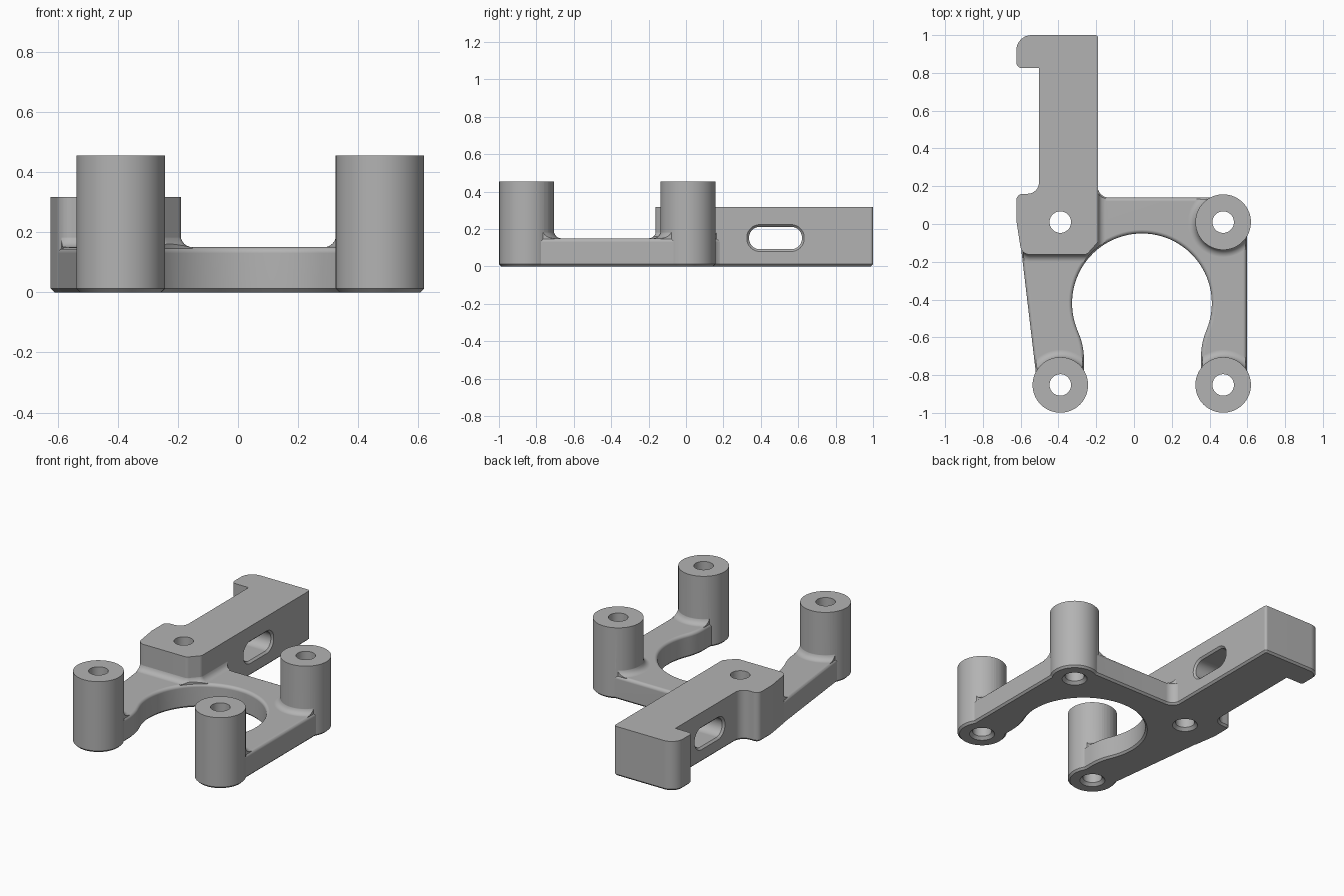
import bpy, bmesh
from math import sin, cos, tan, pi, radians
from mathutils import Vector, Matrix

cube = bpy.data.objects.get("Cube")
if cube:
    bpy.data.objects.remove(cube, do_unlink=True)

grey = bpy.data.materials.new("cast_grey")
grey.use_nodes = True
colour = (0.45, 0.45, 0.45, 1)
grey.diffuse_color = colour
grey.node_tree.nodes["Principled BSDF"].inputs["Base Color"].default_value = colour


def arc(cx, cy, r, start, end, n):
    """Points on an arc, angles in degrees."""
    angles = [radians(start + (end - start) * i / n) for i in range(n + 1)]
    return [(cx + r * cos(a), cy + r * sin(a)) for a in angles]


def circle(cx, cy, r, n=64):
    return [Vector(p) for p in arc(cx, cy, r, 0, 360, n)[:-1]]


def rounded(corners, n=8):
    """Closed outline from (x, y, radius) corners; radius may be left out."""
    out = []
    for i, c in enumerate(corners):
        p = Vector(c[:2])
        r = c[2] if len(c) > 2 else 0
        a = (Vector(corners[i - 1][:2]) - p).normalized()
        b = (Vector(corners[(i + 1) % len(corners)][:2]) - p).normalized()
        if not r:
            out.append(p)
            continue
        half = a.angle(b) / 2
        centre = p + (a + b).normalized() * r / sin(half)
        u = p + a * r / tan(half) - centre
        v = p + b * r / tan(half) - centre
        sweep = u.angle_signed(v)
        for k in range(n + 1):
            t = -sweep * k / n
            out.append(centre + Matrix.Rotation(t, 2) @ u)
    return out


def offset(outline, d):
    """Move a counter-clockwise outline outward by d."""
    out = []
    for i, p in enumerate(outline):
        e = (p - outline[i - 1]).normalized()
        f = (outline[(i + 1) % len(outline)] - p).normalized()
        n, m = Vector((e.y, -e.x)), Vector((f.y, -f.x))
        out.append(p + (n + m) * d / max(1 + n.dot(m), 0.3))
    return out


def stack(name, outline, levels, matrix=None):
    """Solid made of the outline repeated at (height, offset) levels."""
    bm = bmesh.new()
    rings = [[bm.verts.new((p.x, p.y, z)) for p in offset(outline, d)]
             for z, d in levels]
    n = len(outline)
    for low, high in zip(rings, rings[1:]):
        for i in range(n):
            j = (i + 1) % n
            bm.faces.new((low[i], low[j], high[j], high[i]))
    bm.faces.new(rings[0][::-1])
    bm.faces.new(rings[-1])
    if matrix:
        bm.transform(matrix)
    bmesh.ops.recalc_face_normals(bm, faces=bm.faces)
    mesh = bpy.data.meshes.new(name)
    bm.to_mesh(mesh)
    bm.free()
    mesh.materials.append(grey)
    ob = bpy.data.objects.new(name, mesh)
    bpy.context.collection.objects.link(ob)
    return ob


def boolean(target, tool, operation):
    mod = target.modifiers.new(operation, "BOOLEAN")
    mod.operation, mod.object, mod.solver = operation, tool, "EXACT"
    bpy.context.view_layer.objects.active = target
    bpy.ops.object.modifier_apply(modifier=mod.name)
    bpy.data.objects.remove(tool, do_unlink=True)


# Main dimensions
PLATE, BLOCK, BOSS = 0.15, 0.317, 0.455
CHAMFER, ROUND, FILLET = 0.012, 0.02, 0.04
LEFT, RIGHT, FRONT, BACK = -0.39, 0.472, -0.852, 0.01
BASE = [(0, -CHAMFER), (CHAMFER, 0)]

# Horseshoe plate with rounded top edges
mouth = arc(0.042, -0.42, 0.37, 202, -22, 56)
plate_outline = rounded(
    [(-0.56, 0), (-0.6, -0.11), (-0.512, FRONT), (-0.265, FRONT), (-0.265, -0.65, 0.35)]
    + mouth
    + [(0.355, -0.635, 0.35), (0.355, FRONT), (0.597, FRONT), (0.597, 0.05),
       (0.5, 0.14), (-0.193, 0.14, 0.06), (-0.193, 0.23), (-0.3, 0.23), (-0.3, 0)])
top_round = [(PLATE - ROUND + ROUND * sin(a), ROUND * (cos(a) - 1))
             for a in [pi / 2 * i / 5 for i in range(6)]]
bracket = stack("bracket", plate_outline, BASE + top_round)

# Arm block with hooked end
block_outline = rounded([
    (-0.19, 1, 0.015), (-0.623, 1, 0.08), (-0.623, 0.825, 0.03), (-0.503, 0.825),
    (-0.503, 0.16, 0.06), (-0.623, 0.16, 0.035), (-0.623, 0.02, 0.05),
    (-0.595, -0.162, 0.05), (-0.25, -0.162, 0.03), (-0.19, -0.095, 0.03)])

# Standing parts: the block and the three screw posts
bosses = [(LEFT, FRONT), (RIGHT, FRONT), (RIGHT, BACK)]
standing = [("arm_block", block_outline, BLOCK)]
standing += [("post", circle(x, y, 0.147), BOSS) for x, y in bosses]

# Fillets where they meet the plate, kept within the plate's footprint
flare = [(0.1, FILLET)]
flare += [(PLATE + FILLET * (1 - cos(a)), FILLET * (1 - sin(a)) - 0.001)
          for a in [pi / 2 * i / 6 for i in range(7)]]
for name, outline, height in standing:
    fillet = stack("fillet", outline, flare)
    footprint = stack("footprint", plate_outline, [(0.05, -0.008), (0.3, -0.008)])
    boolean(fillet, footprint, "INTERSECT")
    boolean(bracket, fillet, "UNION")
for name, outline, height in standing:
    boolean(bracket, stack(name, outline, BASE + [(height, 0)]), "UNION")

# Screw holes, countersunk underneath
for x, y in bosses + [(LEFT, BACK)]:
    drill = stack("drill", circle(x, y, 0.057, 40),
                  [(-0.02, 0.038), (0.018, 0), (0.6, 0)])
    boolean(bracket, drill, "DIFFERENCE")

# Chamfered slot across the arm
slot_outline = rounded([(0.337, 0.092, 0.058), (0.62, 0.092, 0.058),
                        (0.62, 0.212, 0.058), (0.337, 0.212, 0.058)], 12)
to_side = Matrix(((0, 0, 1, 0), (1, 0, 0, 0), (0, 1, 0, 0), (0, 0, 0, 1)))
slot = stack("slot", slot_outline,
             [(-0.53, 0.039), (-0.491, 0), (-0.202, 0), (-0.163, 0.039)], to_side)
boolean(bracket, slot, "DIFFERENCE")

# Smooth curved sides, crisp edges
bpy.ops.object.select_all(action="DESELECT")
bracket.select_set(True)
bpy.context.view_layer.objects.active = bracket
bpy.ops.object.shade_smooth_by_angle(angle=radians(30))
weighted = bracket.modifiers.new("weighted", "WEIGHTED_NORMAL")
weighted.keep_sharp = True
